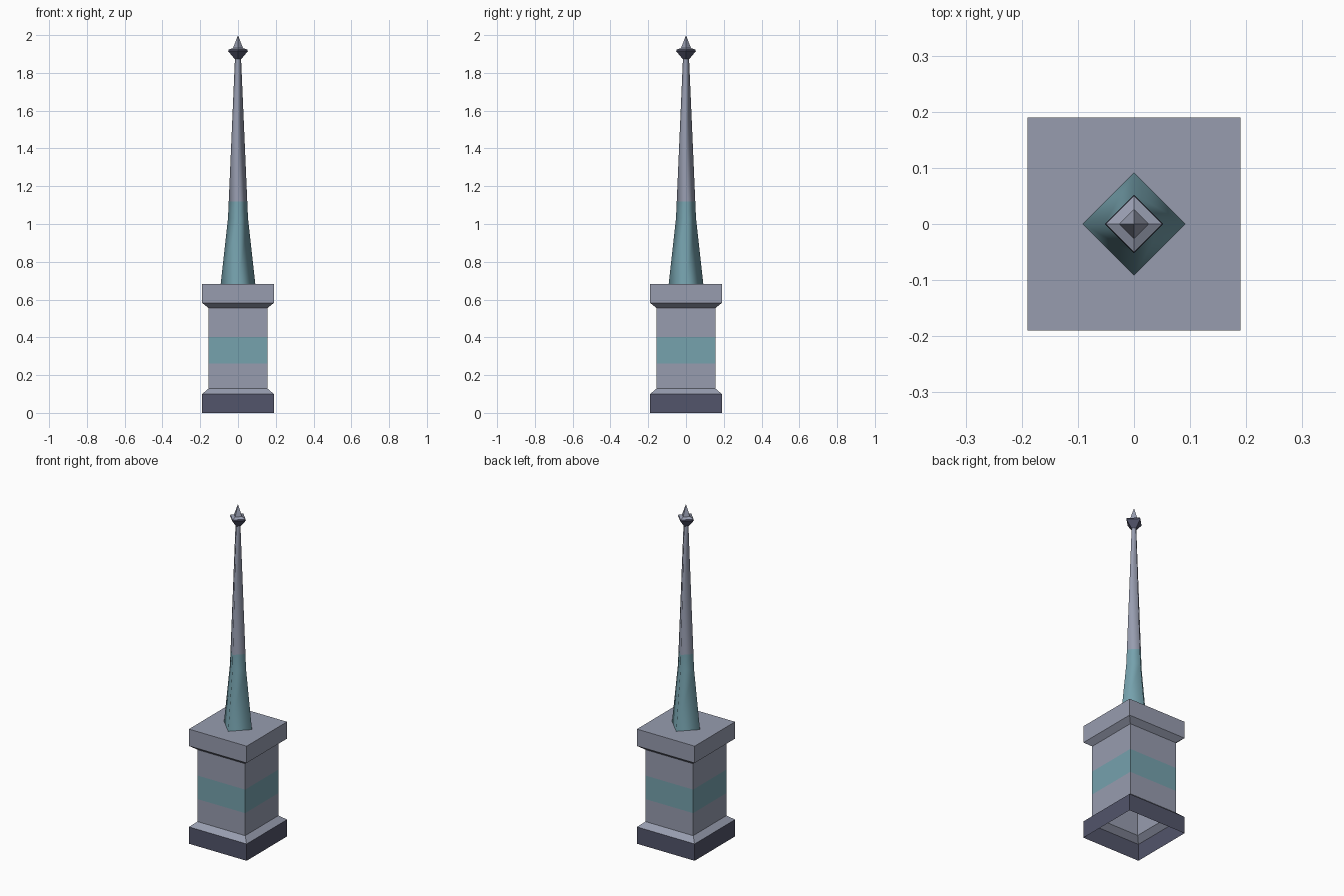
import bpy, bmesh, math

if "Cube" in bpy.data.objects:
    bpy.data.objects.remove(bpy.data.objects["Cube"])


def material(name, rgb):
    m = bpy.data.materials.new(name)
    m.diffuse_color = (*rgb, 1.0)
    m.use_nodes = True
    m.node_tree.nodes["Principled BSDF"].inputs["Base Color"].default_value = m.diffuse_color
    return m


GREY = material("grey stone", (0.31, 0.335, 0.43))
TEAL = material("teal", (0.18, 0.36, 0.42))
DARK = material("dark slate", (0.085, 0.09, 0.145))
MATS = [GREY, TEAL, DARK]


def square_loft(name, profile, bands, turn, cap_top=False, smooth=False):
    """Stack square rings of (radius, z); bands gives a material index per level."""
    bm = bmesh.new()
    rings = []
    for r, z in profile:
        n = 1 if r == 0 else 4
        rings.append([bm.verts.new((r * math.cos(turn + i * math.pi / 2),
                                    r * math.sin(turn + i * math.pi / 2), z))
                      for i in range(n)])
    for low, high, mat in zip(rings, rings[1:], bands):
        for i in range(4):
            j = (i + 1) % 4
            if len(high) == 1:
                f = bm.faces.new((low[i], low[j], high[0]))
            else:
                f = bm.faces.new((low[i], low[j], high[j], high[i]))
            f.material_index = mat
            f.smooth = smooth
    if cap_top:
        bm.faces.new(rings[-1])
    mesh = bpy.data.meshes.new(name)
    bm.to_mesh(mesh)
    bm.free()
    for m in MATS:
        mesh.materials.append(m)
    ob = bpy.data.objects.new(name, mesh)
    bpy.context.collection.objects.link(ob)
    return ob


# Hollow pedestal, open at the bottom: plinth, bevel, striped shaft, cap slab
D = math.sqrt(2)
pedestal = [(0.19, 0), (0.19, 0.10), (0.157, 0.128), (0.157, 0.262), (0.157, 0.402),
            (0.157, 0.556), (0.19, 0.582), (0.19, 0.682)]
square_loft("pedestal", [(h * D, z) for h, z in pedestal],
            [2, 0, 0, 1, 0, 0, 0], math.pi / 4, cap_top=True)

# Tapered spire, corners on the axes, teal lower part
square_loft("spire", [(0.092, 0.68), (0.053, 1.03), (0.049, 1.12), (0.016, 1.88)],
            [1, 1, 0], 0, smooth=True)

# Finial: dark flared cup with a pointed tip
square_loft("finial_cup", [(0.017, 1.873), (0.052, 1.915), (0.050, 1.923), (0.026, 1.932)],
            [2, 2, 0], 0)
square_loft("finial_tip", [(0.026, 1.932), (0, 2.0)], [0], 0)
